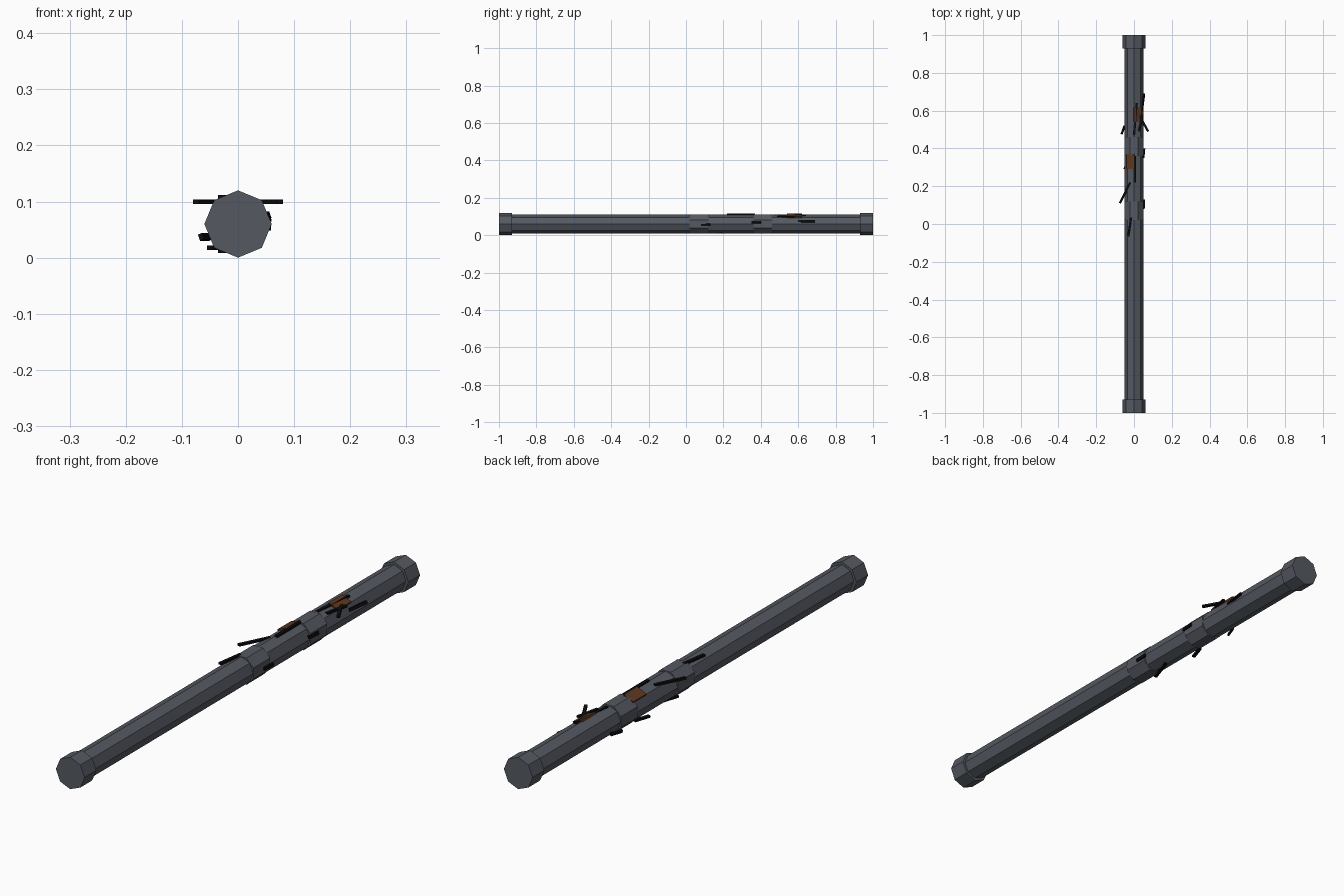
import bpy, math
from mathutils import Matrix, Vector

cube = bpy.data.objects.get("Cube")
if cube:
    bpy.data.objects.remove(cube, do_unlink=True)

AXIS = 0.06      # height of the pipe centre line
RADIUS = 0.05


def material(name, rgb):
    m = bpy.data.materials.new(name)
    m.use_nodes = True
    m.diffuse_color = (*rgb, 1)
    m.node_tree.nodes["Principled BSDF"].inputs["Base Color"].default_value = (*rgb, 1)
    return m


steel = material("dark steel", (0.09, 0.1, 0.12))
rust = material("rust brown", (0.11, 0.038, 0.014))
black = material("black", (0.004, 0.004, 0.004))


def octagon(name, y0, y1, radius, turn=0):
    """Eight-sided bar along y, with a corner on top when turn is 0."""
    bpy.ops.mesh.primitive_cylinder_add(
        vertices=8, radius=radius, depth=y1 - y0,
        location=(0, (y0 + y1) / 2, AXIS), rotation=(math.pi / 2, turn, 0))
    ob = bpy.context.object
    ob.name = name
    ob.data.materials.append(steel)
    return ob


def plate(name, start, end, normal, width, thick, mat):
    """Thin box running from start to end, lying across the given normal."""
    a, b = Vector(start), Vector(end)
    along = (b - a).normalized()
    side = along.cross(Vector(normal)).normalized()
    up = side.cross(along)
    frame = Matrix((side, along, up)).transposed().to_4x4()
    bpy.ops.mesh.primitive_cube_add(size=1)
    ob = bpy.context.object
    ob.name = name
    ob.matrix_world = (Matrix.Translation((a + b) / 2) @ frame
                       @ Matrix.Diagonal((width, (b - a).length, thick, 1)))
    ob.data.materials.append(mat)


# Pipe, end caps and the two joint collars
octagon("pipe", -0.96, 0.96, RADIUS)
octagon("front_cap", -1, -0.93, 0.06)
octagon("back_cap", 0.93, 1, 0.06)
for name, y in (("front_collar", 0.07), ("back_collar", 0.41)):
    octagon(name, y - 0.05, y + 0.05, 0.0545, math.pi / 8)

# Rust patches on the two upper flats
for name, deg, y in (("left_rust", 67.5, 0.58), ("right_rust", 112.5, 0.33)):
    n = Vector((math.cos(math.radians(deg)), 0, math.sin(math.radians(deg))))
    p = n * 0.0475 + Vector((0, 0, AXIS))
    half = Vector((0, 0.04, 0))
    plate(name, p + Vector((0, y, 0)) - half, p + Vector((0, y, 0)) + half,
          n, 0.042, 0.008, rust)

# Loose black slivers: x, y at each end and the height
slivers = [
    (-0.075, 0.11, -0.02, 0.22, 0.10),
    (-0.03, -0.065, -0.015, 0.035, 0.108),
    (0.004, 0.22, 0.004, 0.36, 0.111),
    (0.052, 0.08, 0.055, 0.13, 0.055),
    (0.05, 0.35, 0.055, 0.40, 0.07),
    (-0.066, 0.475, -0.05, 0.52, 0.037),
    (0.0, 0.47, 0.014, 0.64, 0.107),
    (0.042, 0.60, 0.054, 0.69, 0.075),
    (0.075, 0.49, 0.025, 0.58, 0.10),
    (0.025, 0.49, 0.045, 0.58, 0.10),
    (-0.05, 0.29, -0.03, 0.35, 0.018),
    (-0.03, 0.09, 0.005, 0.195, 0.012),
]
for i, (x0, y0, x1, y1, z) in enumerate(slivers):
    # Slivers on the sides stand upright, the others lie flat
    flat = abs(z - AXIS) > 0.035
    normal = (0, 0, 1) if flat else (x0, 0, z - AXIS)
    plate(f"sliver_{i + 1}", (x0, y0, z), (x1, y1, z), normal, 0.012, 0.008, black)
